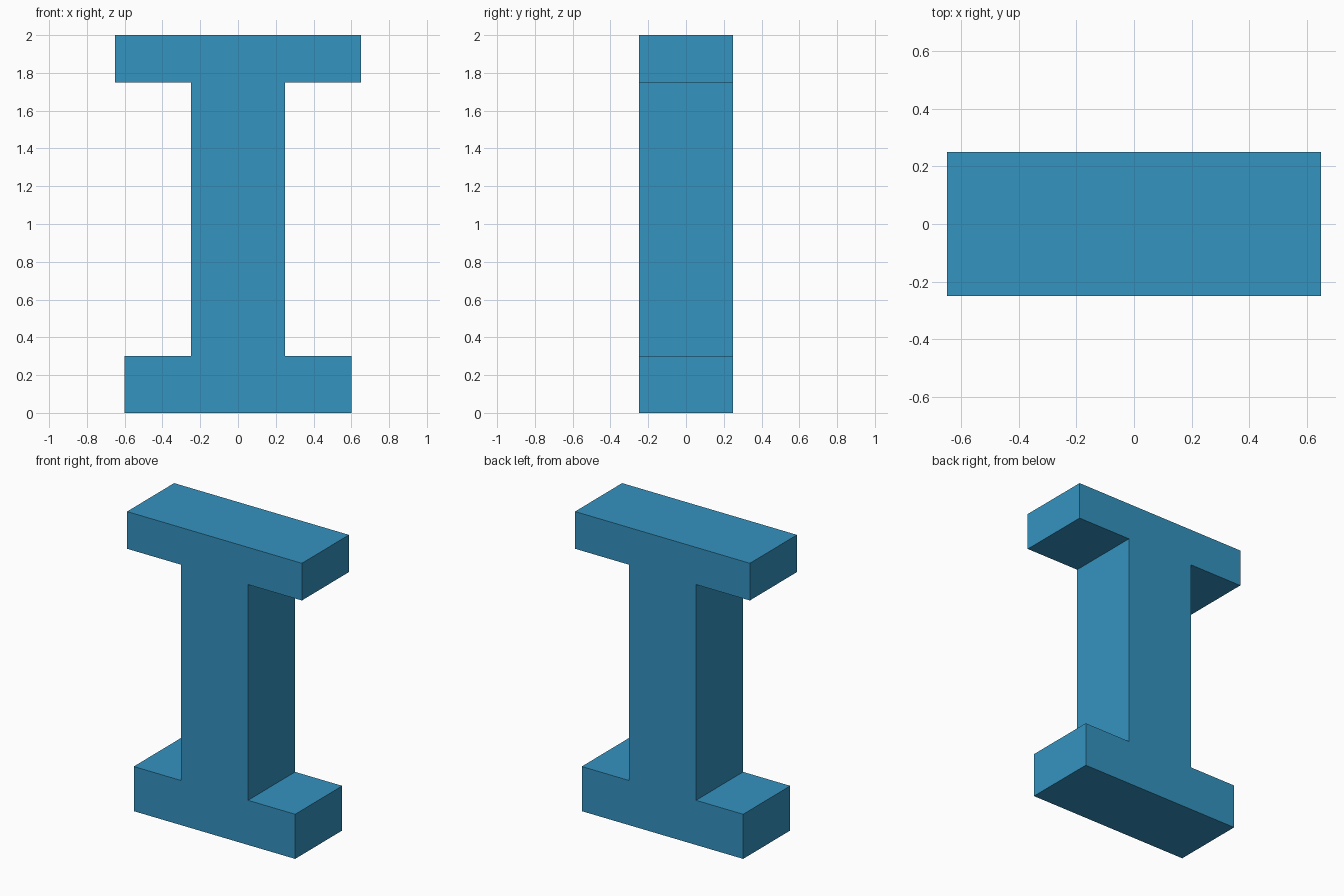
import bpy
import bmesh

cube = bpy.data.objects.get("Cube")
if cube:
    bpy.data.objects.remove(cube, do_unlink=True)

# Flat blue material
BLUE = (0.034, 0.292, 0.527, 1.0)
mat = bpy.data.materials.new("blue")
mat.use_nodes = True
mat.diffuse_color = BLUE
mat.node_tree.nodes["Principled BSDF"].inputs["Base Color"].default_value = BLUE

# Right half of the beam outline (x, z), bottom to top
HALF_DEPTH = 0.25
half = [(0.60, 0.0), (0.60, 0.30), (0.25, 0.30),
        (0.25, 1.75), (0.65, 1.75), (0.65, 2.0)]
outline = half + [(-x, z) for x, z in reversed(half)]

# Extrude the mirrored outline from front to back
bm = bmesh.new()
front = bm.faces.new([bm.verts.new((x, -HALF_DEPTH, z)) for x, z in outline])
extruded = bmesh.ops.extrude_face_region(bm, geom=[front], use_keep_orig=True)
back_verts = [g for g in extruded["geom"] if isinstance(g, bmesh.types.BMVert)]
bmesh.ops.translate(bm, verts=back_verts, vec=(0, 2 * HALF_DEPTH, 0))
bmesh.ops.recalc_face_normals(bm, faces=bm.faces)

mesh = bpy.data.meshes.new("flanged_beam")
bm.to_mesh(mesh)
bm.free()
mesh.materials.append(mat)
beam = bpy.data.objects.new("flanged_beam", mesh)
bpy.context.collection.objects.link(beam)
